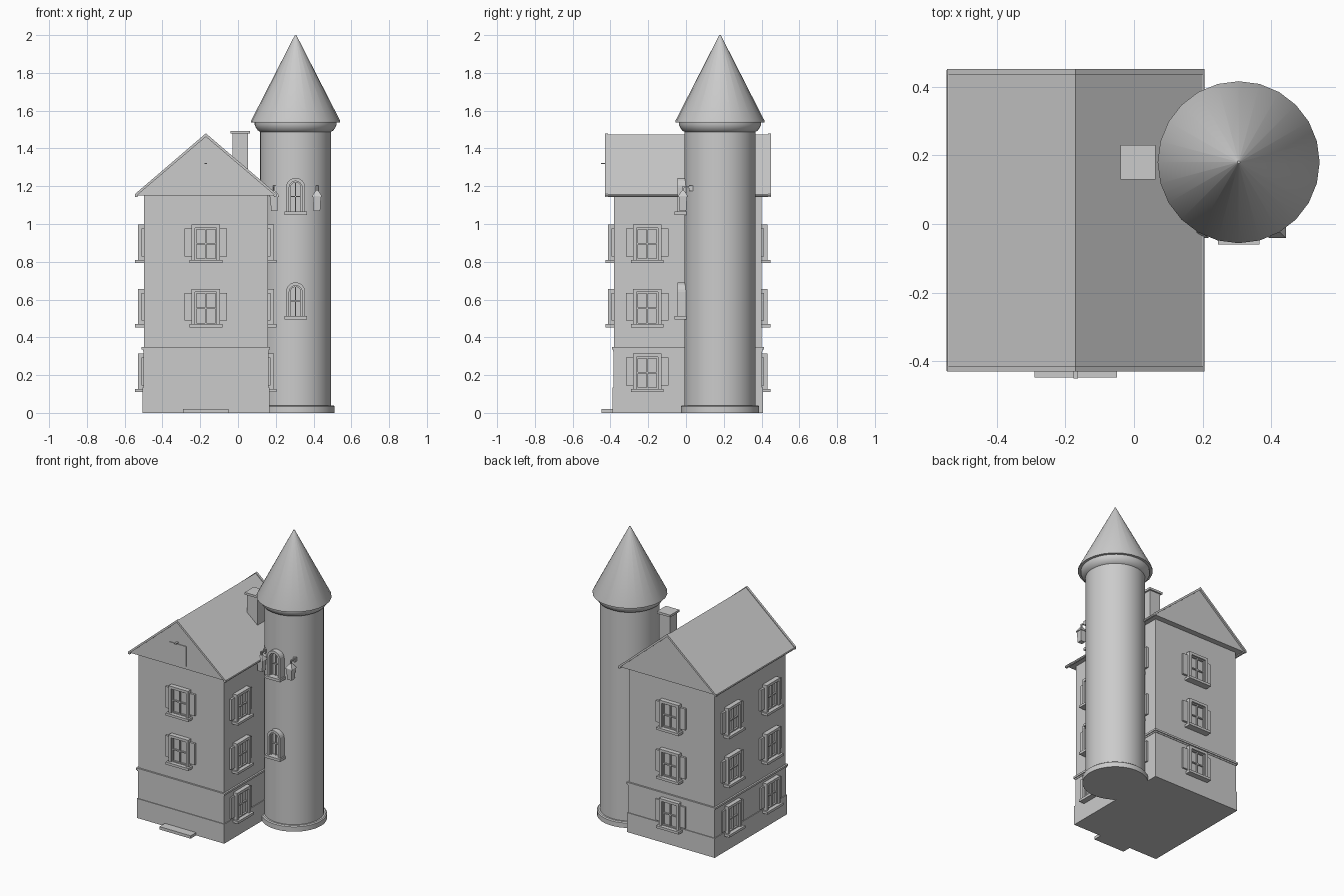
import bpy, bmesh, math
from mathutils import Matrix, Vector

if "Cube" in bpy.data.objects:
    bpy.data.objects.remove(bpy.data.objects["Cube"])

GREY = (0.6, 0.6, 0.6, 1)
stone = bpy.data.materials.new("plain_grey")
stone.use_nodes = True
stone.diffuse_color = GREY
bsdf = next(n for n in stone.node_tree.nodes if n.type == 'BSDF_PRINCIPLED')
bsdf.inputs["Base Color"].default_value = GREY


def finish(name, bm, smooth=False, matrix=None):
    if matrix:
        bm.transform(matrix)
    bmesh.ops.recalc_face_normals(bm, faces=bm.faces)
    mesh = bpy.data.meshes.new(name)
    bm.to_mesh(mesh)
    bm.free()
    mesh.materials.append(stone)
    ob = bpy.data.objects.new(name, mesh)
    bpy.context.scene.collection.objects.link(ob)
    if smooth:
        bpy.ops.object.select_all(action='DESELECT')
        ob.select_set(True)
        bpy.context.view_layer.objects.active = ob
        bpy.ops.object.shade_smooth_by_angle(angle=math.radians(30))
    return ob


def add_box(bm, x, y, z):
    """Box from three (low, high) ranges."""
    mid = Vector([(a + b) / 2 for a, b in (x, y, z)])
    size = [b - a for a, b in (x, y, z)]
    bmesh.ops.create_cube(bm, size=1, matrix=Matrix.Translation(mid) @ Matrix.Diagonal((*size, 1)))


def box(name, x, y, z):
    bm = bmesh.new()
    add_box(bm, x, y, z)
    return finish(name, bm)


def add_prism(bm, pts, y0, y1):
    """Extrude an x-z outline along y."""
    face = bm.faces.new([bm.verts.new((x, y0, z)) for x, z in pts])
    ext = bmesh.ops.extrude_face_region(bm, geom=[face], use_keep_orig=True)
    verts = [v for v in ext["geom"] if isinstance(v, bmesh.types.BMVert)]
    bmesh.ops.translate(bm, verts=verts, vec=(0, y1 - y0, 0))


def prism(name, pts, y0, y1):
    bm = bmesh.new()
    add_prism(bm, pts, y0, y1)
    return finish(name, bm)


def add_lathe(bm, profile, cx, cy, n):
    """Revolve (radius, height) pairs around a vertical axis."""
    rings = [[bm.verts.new((cx + r * math.sin(2 * math.pi * i / n),
                            cy + r * math.cos(2 * math.pi * i / n), z)) for i in range(n)]
             for r, z in profile]
    for a, b in zip(rings, rings[1:]):
        for i in range(n):
            j = (i + 1) % n
            bm.faces.new((a[i], a[j], b[j], b[i]))
    bm.faces.new(rings[0])
    bm.faces.new(rings[-1])


def lathe(name, profile, cx, cy, n):
    bm = bmesh.new()
    add_lathe(bm, profile, cx, cy, n)
    return finish(name, bm, smooth=True)


# House body
X0, X1, Y0, Y1 = -0.498, 0.158, -0.38, 0.40
MID = (X0 + X1) / 2


def storey(name, grow, z):
    box(name, (X0 - grow, X1 + grow), (Y0 - grow, Y1 + grow), z)


storey("house_walls", 0, (0.0, 1.16))
storey("ground_floor_walls", 0.003, (0.0, 0.335))
storey("plinth", 0.008, (0.0, 0.135))
storey("string_course_lower", 0.006, (0.325, 0.335))
storey("string_course", 0.012, (0.335, 0.348))
box("door_step", (-0.29, -0.05), (-0.448, -0.37), (0, 0.02))

# Roof with solid gables, barge boards and gutters
EAVE, APEX, HALF = 1.155, 1.48, 0.375
prism("roof", [(MID - HALF + 0.006, EAVE - 0.005), (MID + HALF - 0.006, EAVE - 0.005),
               (MID + HALF - 0.006, EAVE + 0.004), (MID, APEX - 0.005),
               (MID - HALF + 0.006, EAVE + 0.004)], -0.418, 0.439)
barge = [(MID - HALF, EAVE - 0.012), (MID - HALF, EAVE + 0.004), (MID, APEX),
         (MID + HALF, EAVE + 0.004), (MID + HALF, EAVE - 0.012), (MID, APEX - 0.018)]
prism("front_barge_board", barge, -0.43, -0.414)
prism("back_barge_board", barge, 0.435, 0.451)
for side, sx in (("left", 1), ("right", -1)):
    x = MID + sx * (HALF - 0.008)
    prism(side + "_gutter", [(x + 0.009 * math.cos(a * math.pi / 4), EAVE - 0.004 + 0.009 * math.sin(a * math.pi / 4))
                             for a in range(8)], -0.428, 0.449)

# Attic hatch and hoist hook
box("attic_hatch", (MID - 0.067, MID + 0.067), (-0.423, -0.415), (1.17, 1.31))
box("hoist_arm", (MID - 0.007, MID + 0.007), (-0.45, -0.41), (1.318, 1.324))

# Chimney
box("chimney", (-0.03, 0.052), (0.14, 0.22), (1.2, 1.48))
box("chimney_cap", (-0.04, 0.063), (0.13, 0.23), (1.478, 1.493))


# Shuttered windows, built facing -y and turned to each wall
def window(name, x, y, sill, turn):
    bm = bmesh.new()
    w, h, bar, base = 0.075, 0.187, 0.018, 0.017
    add_box(bm, (-w - 0.012, w + 0.012), (-0.047, 0.01), (0, base))
    for s in (-1, 1):
        add_box(bm, sorted((s * w, s * (w - bar))), (-0.032, 0.01), (base, base + h))
        add_box(bm, sorted((s * (w - bar), s * (w - bar - 0.007))), (-0.02, 0.01), (base, base + h - bar))
        add_box(bm, sorted((s * w, s * 0.113)), (-0.014, 0.01), (0.035, 0.183))
    add_box(bm, (-w + bar, w - bar), (-0.032, 0.01), (base + h - bar, base + h))
    for z in (base, base + h - bar - 0.007):
        add_box(bm, (-w + bar, w - bar), (-0.02, 0.01), (z, z + 0.007))
    add_box(bm, (-0.004, 0.004), (-0.019, 0.01), (base, base + h - bar))
    add_box(bm, (-w + bar, w - bar), (-0.018, 0.01), (0.098, 0.106))
    add_box(bm, (-w + bar, w - bar), (-0.008, 0.01), (base, base + h - bar))
    finish(name, bm, matrix=Matrix.Translation((x, y, sill)) @ Matrix.Rotation(math.radians(turn), 4, 'Z'))


for floor, sill in (("ground", 0.11), ("middle", 0.453), ("upper", 0.793)):
    if floor != "ground":
        window(floor + "_front_window", MID, Y0, sill, 0)
    window(floor + "_back_window", MID, Y1, sill, 180)
    for place, y in (("fore", -0.205), ("rear", 0.215)):
        window(f"{floor}_left_{place}_window", X1, y, sill, 90)
        window(f"{floor}_right_{place}_window", X0, y, sill, -90)

# Round tower
TX, TY = 0.305, 0.18
lathe("tower_wall", [(0.188, 0), (0.188, 1.495)], TX, TY, 48)
lathe("tower_base", [(0.207, 0), (0.207, 0.034), (0.2, 0.04)], TX, TY, 48)
lathe("tower_cornice", [(0.188, 1.488), (0.2, 1.495), (0.21, 1.51), (0.217, 1.525), (0.217, 1.542)], TX, TY, 48)
lathe("tower_spire", [(0.236, 1.538), (0.236, 1.546), (0.004, 2.0)], TX, TY, 24)


# Arched tower windows
def arch(r, bottom, spring, n=12):
    return [(TX - r, bottom)] + [(TX - r * math.cos(math.pi * i / n), spring + r * math.sin(math.pi * i / n))
                                 for i in range(n + 1)] + [(TX + r, bottom)]


for floor, z in (("lower", 0.495), ("upper", 1.048)):
    base, spring = z + 0.018, z + 0.145
    bm = bmesh.new()
    add_prism(bm, arch(0.051, base, spring) + arch(0.034, base, spring)[::-1], -0.045, 0.03)
    add_prism(bm, arch(0.034, base, spring) + arch(0.027, base, spring)[::-1], -0.028, 0.03)
    add_prism(bm, arch(0.034, base, spring), -0.015, 0.03)
    add_box(bm, (TX - 0.06, TX + 0.06), (-0.06, 0.04), (z, base))
    add_box(bm, (TX - 0.003, TX + 0.003), (-0.025, 0.02), (base, spring + 0.03))
    add_box(bm, (TX - 0.03, TX + 0.03), (-0.024, 0.02), (z + 0.095, z + 0.101))
    finish(floor + "_tower_window", bm)

# Wall lanterns on brackets
for side, s in (("left", 1), ("right", -1)):
    x, y = TX + s * 0.113, -0.016
    bm = bmesh.new()
    for profile in ([(0.024, 1.068), (0.03, 1.145)], [(0.036, 1.143), (0.036, 1.149), (0.01, 1.176)],
                    [(0.007, 1.17), (0.007, 1.198)]):
        add_lathe(bm, profile, 0, 0, 4)
    bm.transform(Matrix.Translation((x, y, 0)) @ Matrix.Rotation(math.pi / 4, 4, 'Z'))
    add_box(bm, (x - 0.004, x + 0.004), (y - 0.004, 0.04), (1.19, 1.198))
    add_box(bm, (x - 0.008, x + 0.008), (0.015, 0.04), (1.175, 1.205))
    finish(side + "_lantern", bm)
